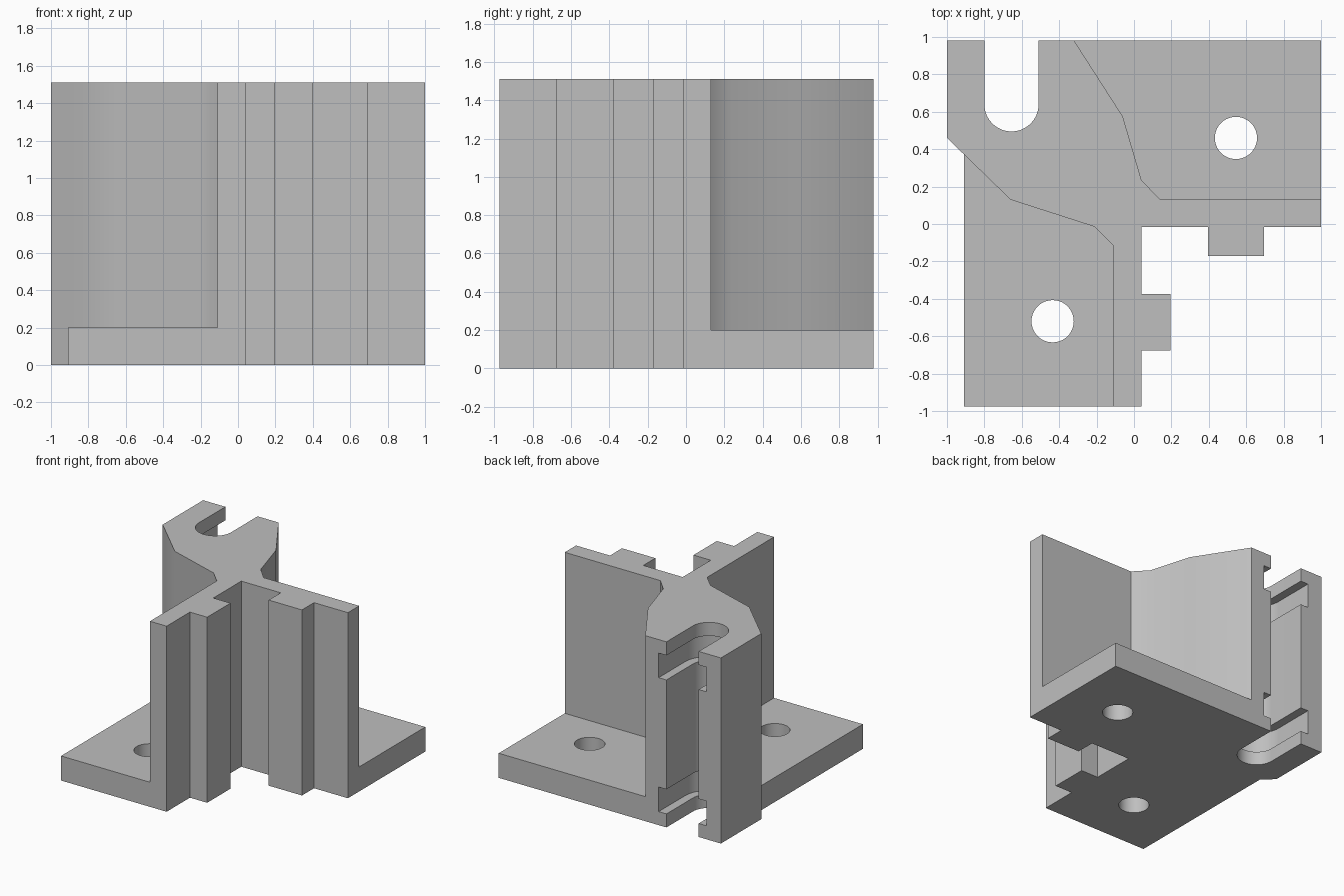
import bpy
import bmesh
import math

cube = bpy.data.objects.get("Cube")
if cube:
    bpy.data.objects.remove(cube, do_unlink=True)

HEIGHT, PLATE = 1.51, 0.2

grey = bpy.data.materials.new("light_grey")
grey.use_nodes = True
colour = (0.52, 0.52, 0.52, 1)
grey.diffuse_color = colour
grey.node_tree.nodes["Principled BSDF"].inputs["Base Color"].default_value = colour


def prism(name, outline, z0, z1):
    """Extrude a flat outline from z0 up to z1."""
    bm = bmesh.new()
    face = bm.faces.new([bm.verts.new((x, y, z0)) for x, y in outline])
    new = bmesh.ops.extrude_face_region(bm, geom=[face])["geom"]
    verts = [v for v in new if isinstance(v, bmesh.types.BMVert)]
    bmesh.ops.translate(bm, verts=verts, vec=(0, 0, z1 - z0))
    bmesh.ops.recalc_face_normals(bm, faces=bm.faces)
    mesh = bpy.data.meshes.new(name)
    bm.to_mesh(mesh)
    bm.free()
    mesh.materials.append(grey)
    ob = bpy.data.objects.new(name, mesh)
    bpy.context.collection.objects.link(ob)
    return ob


def arc(cx, cy, r, start, end, n):
    angles = [start + (end - start) * i / n for i in range(n + 1)]
    return [(cx + r * math.cos(a), cy + r * math.sin(a)) for a in angles]


def activate(ob):
    bpy.ops.object.select_all(action="DESELECT")
    ob.select_set(True)
    bpy.context.view_layer.objects.active = ob


def cut(ob, outline, z0, z1):
    """Cut a prism out of an object and discard the cutter."""
    cutter = prism("cutter", outline, z0, z1)
    cutter.hide_render = True
    mod = ob.modifiers.new("cut", "BOOLEAN")
    mod.operation, mod.solver, mod.object = "DIFFERENCE", "EXACT", cutter
    activate(ob)
    bpy.ops.object.modifier_apply(modifier=mod.name)
    bpy.data.objects.remove(cutter, do_unlink=True)


def slot(r):
    """U-shaped outline open towards the back."""
    return arc(-0.655, 0.64, r, math.pi, 2 * math.pi, 32) + [
        (-0.655 + r, 1.1), (-0.655 - r, 1.1)]


# Flanks shared by the upright and the plates
left_flank = [(-0.91, 0.373), (-0.66, 0.13), (-0.21, -0.015), (-0.11, -0.115), (-0.11, -0.975)]
right_flank = [(1, 0.13), (0.14, 0.13), (0.04, 0.235), (-0.06, 0.575), (-0.32, 0.98)]

# Outer walls with their locating ribs
outer = [(0.04, -0.975), (0.04, -0.675), (0.195, -0.675), (0.195, -0.375),
         (0.04, -0.375), (0.04, -0.015), (0.395, -0.015), (0.395, -0.17),
         (0.695, -0.17), (0.695, -0.015), (1, -0.015)]

upright = prism("upright", left_flank + outer + right_flank + [(-1, 0.98), (-1, 0.46)],
                0, HEIGHT)

# Cable slot with two wider grooves
cut(upright, slot(0.145), -0.1, HEIGHT + 0.1)
for z in (0.11, HEIGHT - 0.31):
    cut(upright, slot(0.215), z, z + 0.2)

# Base plates with screw holes
left_plate = prism("left_base_plate", left_flank + [(-0.91, -0.975)], 0, PLATE)
right_plate = prism("right_base_plate", right_flank + [(1, 0.98)], 0, PLATE)
for plate, x, y in ((left_plate, -0.435, -0.52), (right_plate, 0.545, 0.46)):
    cut(plate, arc(x, y, 0.113, 0, 2 * math.pi, 40)[:-1], -0.1, PLATE + 0.1)

for ob in (upright, left_plate, right_plate):
    activate(ob)
    bpy.ops.object.shade_smooth_by_angle(angle=math.radians(30))
